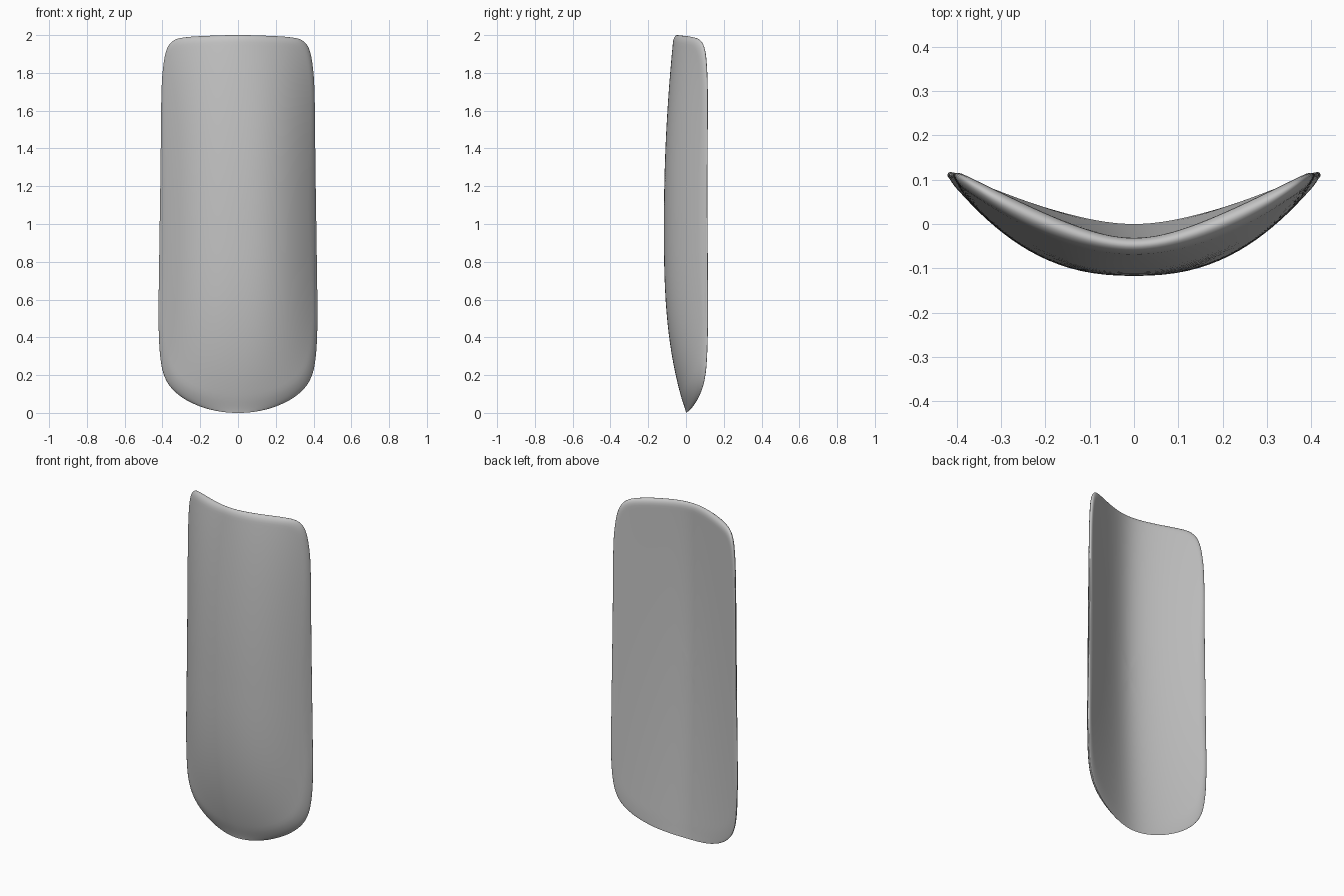
import bpy, bmesh, math
from mathutils import Vector
from mathutils.geometry import interpolate_bezier

cube = bpy.data.objects.get("Cube")
if cube:
    bpy.data.objects.remove(cube)

# Half outline of the plate (x, z), from the bottom tip to the top centre
HALF = [(0, 0), (.1, .008), (.2, .034), (.3, .085), (.37, .155), (.405, .25), (.42, .45),
        (.418, .75), (.41, 1.3), (.405, 1.7), (.395, 1.84), (.375, 1.93), (.34, 1.972),
        (.28, 1.988), (.14, 1.997), (0, 2)]
RINGS = 26
STEPS = 8
CENTRE = Vector((0, 1))


def lerp(a, b, t):
    return a + (b - a) * t


def outline():
    """Closed smooth loop through the mirrored half outline."""
    pts = [Vector(p) for p in HALF]
    pts += [Vector((-p.x, p.y)) for p in reversed(pts[1:-1])]
    n = len(pts)
    loop = []
    for i in range(n):
        p0, p1, p2, p3 = (pts[(i + k) % n] for k in (-1, 0, 1, 2))
        length = (p2 - p1).length
        h1 = p1 + (p2 - p0).normalized() * length / 3
        h2 = p2 - (p3 - p1).normalized() * length / 3
        loop += [Vector(p[:2]) for p in interpolate_bezier(p1, h1, h2, p2, STEPS + 1)[:-1]]
    return loop


def across(x, z):
    """Position across the plate: 0 on the centre line, 1 at the side edge."""
    return min(abs(x) / (.422 - .01 * z), 1)


def front_y(x, z):
    """Convex front: bowed across, and curling back to the bottom edge."""
    z = max(z, 0)
    c = -.117 * (1 - (1 - z) ** 2.8) if z < 1 else -.117 + .052 * (z - 1) ** 2
    power = 2.4 - .6 * (z - 1) ** 4
    return lerp(c, .098, across(x, z) ** power)


def back_y(x, z):
    """Hollow back: soft valley across, gently dished along its height."""
    soft = .35
    valley = (math.hypot(soft, across(x, z)) - soft) / (math.hypot(soft, 1) - soft)
    return lerp(-.015 * z - .025 * z * (2 - z), .122, valley)


def surface(p, dist, side):
    f, b = front_y(*p), back_y(*p)
    b = max(b, f)
    high = min(max(p.y / .5, 0), 1)
    rim = lerp(f, b, lerp(.9, .5, high))
    k = min(dist / lerp(.1, .035, high), 1)
    bulge = math.sqrt(1 - (1 - k) ** 2)
    return Vector((p.x, lerp(rim, f if side < 0 else b, bulge), p.y))


# Curved plate: concentric rings on the front and back sharing one rim
bm = bmesh.new()
loop = outline()
n = len(loop)
rim = [bm.verts.new(surface(p, 0, -1)) for p in loop]
for side in (-1, 1):
    previous = rim
    for r in range(1, RINGS):
        inset = (r / RINGS) ** 2
        ring = []
        for p in loop:
            q = p.lerp(CENTRE, inset)
            ring.append(bm.verts.new(surface(q, (p - q).length, side)))
        for i in range(n):
            j = (i + 1) % n
            bm.faces.new((previous[i], previous[j], ring[j], ring[i]))
        previous = ring
    hub = bm.verts.new(surface(CENTRE, 1, side))
    for i in range(n):
        bm.faces.new((previous[i], previous[(i + 1) % n], hub))
bmesh.ops.recalc_face_normals(bm, faces=bm.faces)

mesh = bpy.data.meshes.new("curved_plate")
bm.to_mesh(mesh)
bm.free()
plate = bpy.data.objects.new("curved_plate", mesh)
bpy.context.collection.objects.link(plate)

# Plain grey finish
grey = bpy.data.materials.new("plain_grey")
grey.use_nodes = True
colour = (.55, .55, .55, 1)
grey.diffuse_color = colour
grey.node_tree.nodes["Principled BSDF"].inputs["Base Color"].default_value = colour
mesh.materials.append(grey)

bpy.ops.object.select_all(action="DESELECT")
plate.select_set(True)
bpy.context.view_layer.objects.active = plate
bpy.ops.object.shade_smooth_by_angle(angle=math.radians(60))
